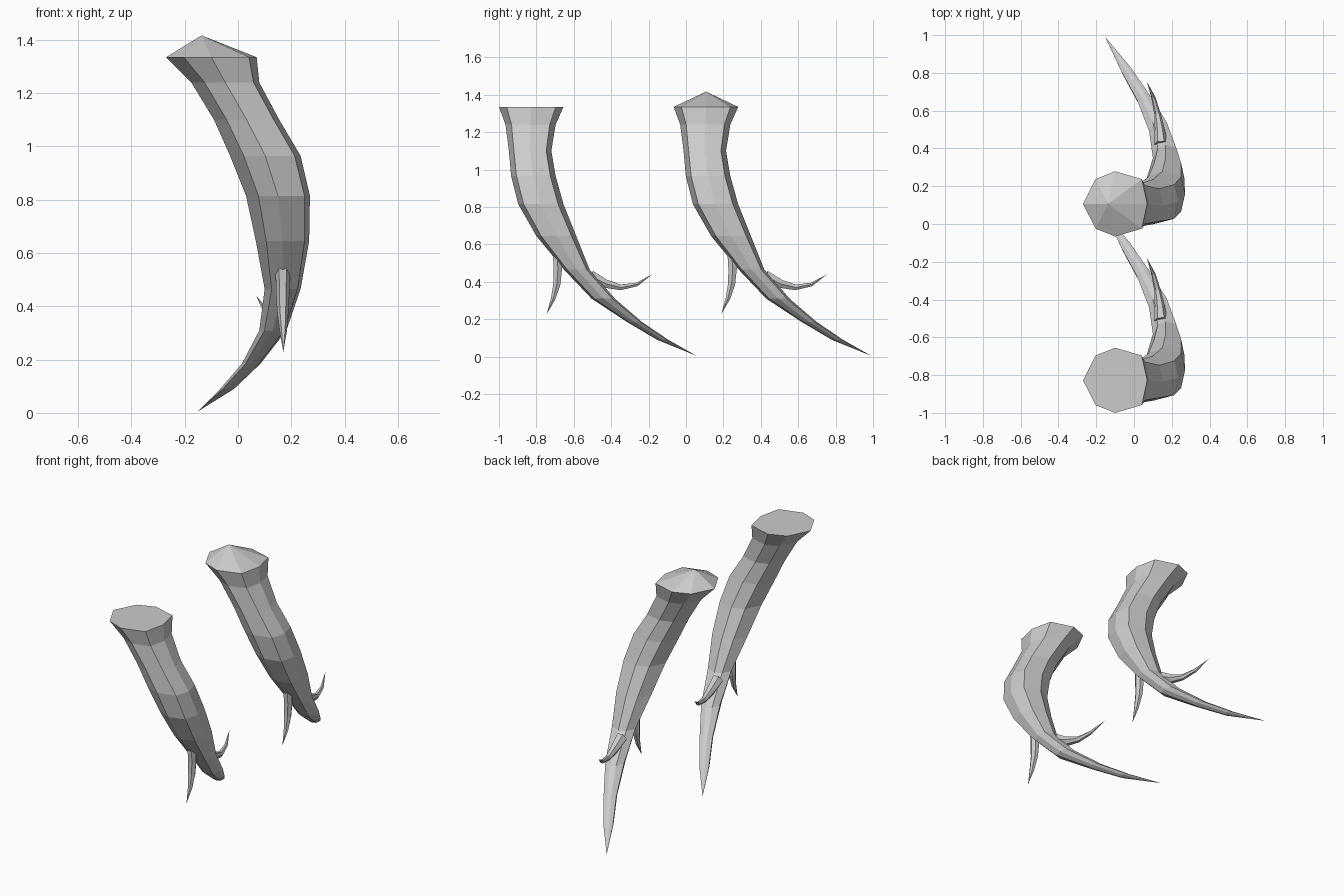
import bpy, bmesh, math
from mathutils import Vector

if "Cube" in bpy.data.objects:
    bpy.data.objects.remove(bpy.data.objects["Cube"])

STEP = 0.934  # spacing between the two horns in y

# Slightly lopsided octagon used for the horn sections
OCT = [(1, 0), (.83, .76), (0, 1), (-.61, .76), (-1, 0), (-.61, -.76), (0, -1), (.83, -.76)]
HEX = [(math.cos(i * math.pi / 3), math.sin(i * math.pi / 3)) for i in range(6)]

# Horn levels: z, x min, x max, y min, y max
LEVELS = [
    (1.335, -.27, .07, -1.0, -.655),
    (1.24, -.175, .08, -.965, -.697),
    (1.10, -.09, .155, -.947, -.72),
    (.965, -.03, .235, -.935, -.697),
    (.815, .03, .27, -.897, -.655),
    (.645, .067, .267, -.80, -.587),
    (.465, .10, .235, -.652, -.515),
    (.31, .08, .182, -.505, -.38),
    (.185, .015, .085, -.315, -.235),
    (.09, -.067, -.015, -.155, -.095),
]
TIP = (-.153, .057, .004)


def loft(name, rings, tip, top=None):
    """Skin a list of rings, closing to a tip and to a flat or pointed top."""
    bm = bmesh.new()
    loops = [[bm.verts.new(p) for p in ring] for ring in rings]
    n = len(loops[0])
    end = bm.verts.new(tip)
    apex = bm.verts.new(top) if top else None
    if not top:
        bm.faces.new(loops[0])
    for i in range(n):
        j = (i + 1) % n
        for a, b in zip(loops, loops[1:]):
            bm.faces.new((a[i], b[i], b[j], a[j]))
        bm.faces.new((loops[-1][i], end, loops[-1][j]))
        if apex:
            bm.faces.new((loops[0][i], loops[0][j], apex))
    bmesh.ops.recalc_face_normals(bm, faces=bm.faces)
    mesh = bpy.data.meshes.new(name)
    bm.to_mesh(mesh)
    bm.free()
    obj = bpy.data.objects.new(name, mesh)
    bpy.context.collection.objects.link(obj)
    return obj


def spike(name, path, radii, dy):
    """Thin tapering hexagonal tube that follows a path."""
    pts = [Vector(p) + Vector((0, dy, 0)) for p in path]
    rings = []
    for i, r in enumerate(radii):
        t = (pts[i + 1] - pts[max(i - 1, 0)]).normalized()
        u = (Vector((1, 0, 0)) - t * t.x).normalized()
        v = t.cross(u)
        rings.append([pts[i] + (u * a + v * b) * r for a, b in HEX])
    return loft(name, rings, pts[-1])


for side, dy, apex in (("front", 0, None), ("rear", STEP, (-.137, .107, 1.417))):
    # Main curved horn
    rings = []
    for z, x0, x1, y0, y1 in LEVELS:
        cx, cy, rx, ry = (x0 + x1) / 2, (y0 + y1) / 2 + dy, (x1 - x0) / 2, (y1 - y0) / 2
        rings.append([(cx + rx * a, cy + ry * b, z) for a, b in OCT])
    loft(side + "_horn", rings, (TIP[0], TIP[1] + dy, TIP[2]), apex)

    # Spike pointing down
    spike(side + "_lower_spike",
          [(.168, -.69, .57), (.168, -.685, .47), (.168, -.69, .39), (.17, -.71, .31), (.17, -.745, .228)],
          [.027, .026, .022, .014], dy)

    # Spike curling backward
    spike(side + "_back_spike",
          [(.142, -.51, .43), (.136, -.43, .39), (.124, -.35, .37), (.103, -.265, .385), (.068, -.18, .44)],
          [.035, .026, .017, .011], dy)
